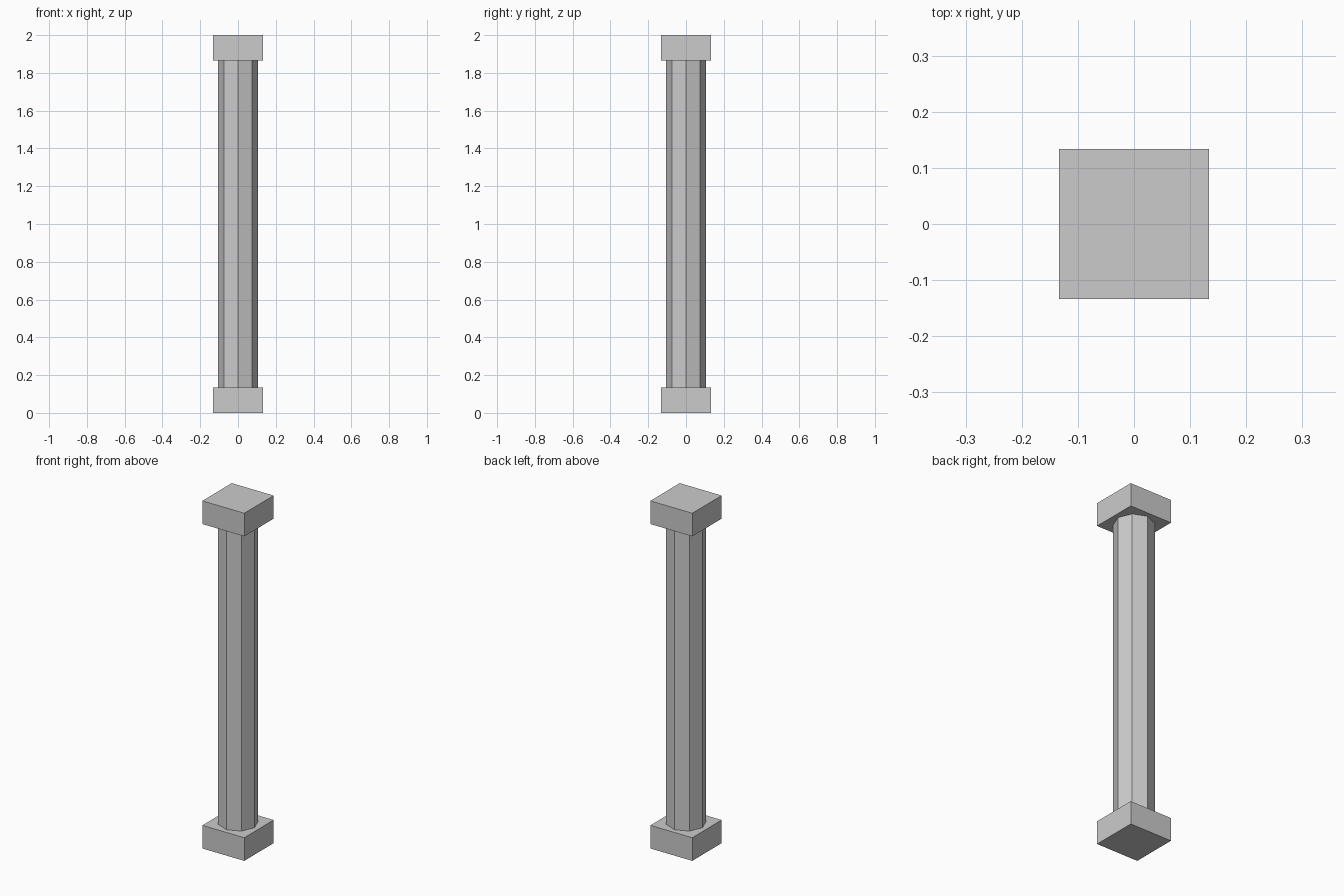
import bpy

if "Cube" in bpy.data.objects:
    bpy.data.objects.remove(bpy.data.objects["Cube"])

HEIGHT = 2.0
HALF = 0.1333      # half width of the blocks
BLOCK_H = 0.1333   # height of the blocks
RADIUS = 0.1065    # shaft radius at its corners


def block(name, z_bottom):
    bpy.ops.mesh.primitive_cube_add(size=1, location=(0, 0, z_bottom + BLOCK_H / 2))
    ob = bpy.context.object
    ob.name = name
    ob.scale = (2 * HALF, 2 * HALF, BLOCK_H)
    bpy.ops.object.transform_apply(location=False, rotation=False, scale=True)


# Square blocks at the foot and head
block("base_block", 0)
block("capital_block", HEIGHT - BLOCK_H)

# Eight-sided shaft, corners on the x and y axes
bpy.ops.mesh.primitive_cylinder_add(vertices=8, radius=RADIUS,
                                    depth=HEIGHT - 2 * BLOCK_H,
                                    location=(0, 0, HEIGHT / 2))
bpy.context.object.name = "column_shaft"
